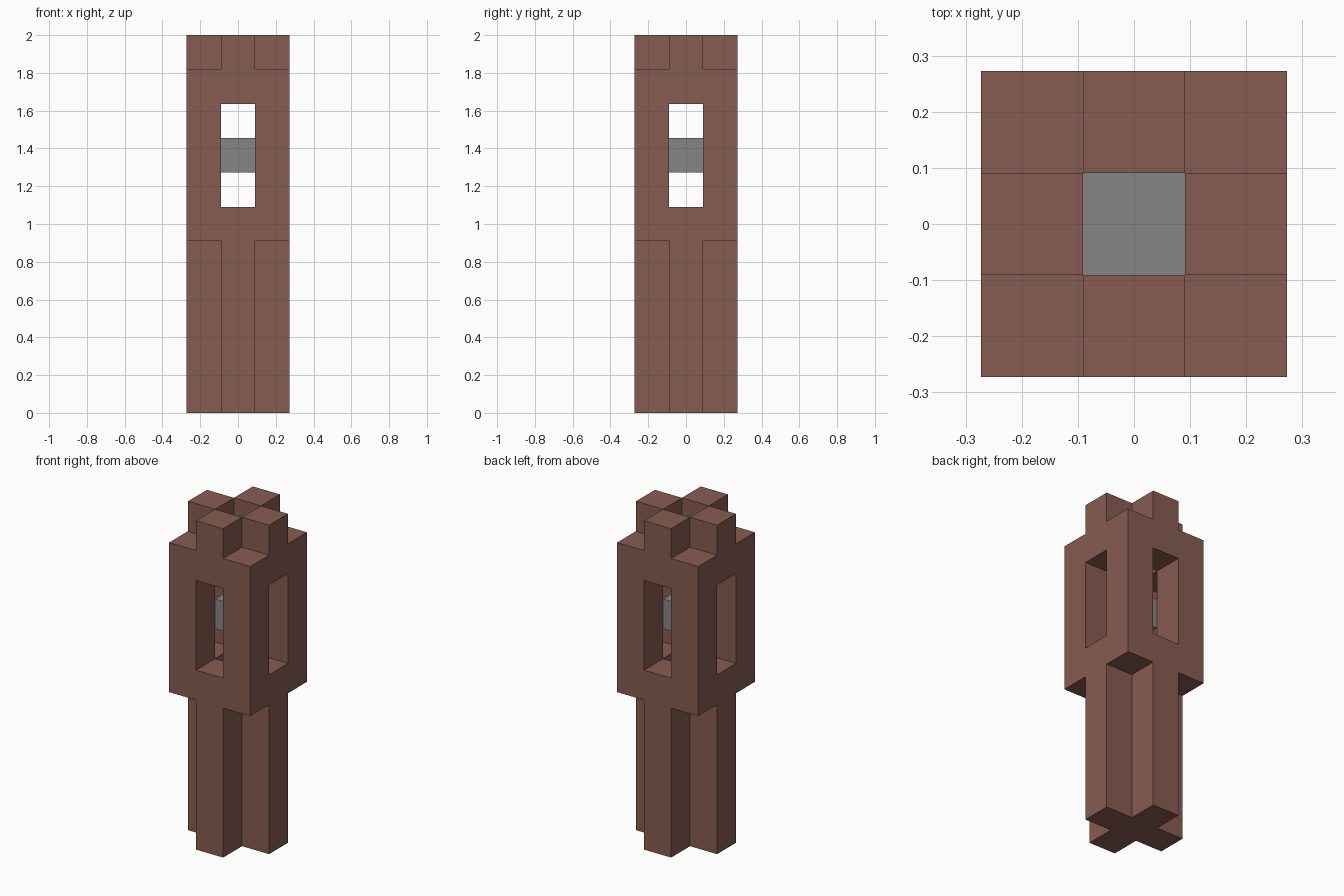
import bpy
import bmesh
from mathutils import Vector

cube = bpy.data.objects.get("Cube")
if cube:
    bpy.data.objects.remove(cube, do_unlink=True)

UNIT = 2 / 11  # the tower is eleven blocks tall and three wide


def make_material(name, color):
    mat = bpy.data.materials.new(name)
    mat.use_nodes = True
    mat.diffuse_color = color
    mat.node_tree.nodes["Principled BSDF"].inputs["Base Color"].default_value = color
    return mat


brown = make_material("brown brick", (0.242, 0.107, 0.082, 1))
grey = make_material("grey stone", (0.235, 0.235, 0.235, 1))


# Block layouts within one layer, with x and y in -1, 0, 1
def cross(x, y):
    return x == 0 or y == 0


def ring(x, y):
    return x != 0 or y != 0


def corners(x, y):
    return x != 0 and y != 0


def arms(x, y):
    return cross(x, y) and ring(x, y)


def centre(x, y):
    return x == 0 and y == 0


# Part name: layout, first layer, end layer, material
PARTS = {
    "cross_shaft": (cross, 0, 5, brown),
    "chamber_floor": (ring, 5, 6, brown),
    "corner_posts": (corners, 6, 9, brown),
    "core_block": (centre, 7, 8, grey),
    "chamber_roof": (ring, 9, 10, brown),
    "battlements": (arms, 10, 11, brown),
}


def blocks(layout, start, end):
    return {(x, y, z) for z in range(start, end)
            for x in (-1, 0, 1) for y in (-1, 0, 1) if layout(x, y)}


solid = set().union(*(blocks(*part[:3]) for part in PARTS.values()))
DIRECTIONS = [Vector(axis) * sign for axis in ((1, 0, 0), (0, 1, 0), (0, 0, 1))
              for sign in (1, -1)]


def build_part(name, layout, start, end, mat):
    bm = bmesh.new()
    for cell in sorted(blocks(layout, start, end)):
        middle = Vector(cell) + Vector((0, 0, 0.5))
        for normal in DIRECTIONS:
            # Only faces open to the air are made
            if tuple(int(c + n) for c, n in zip(cell, normal)) in solid:
                continue
            u = Vector((normal.y, normal.z, normal.x))
            v = normal.cross(u)
            quad = [middle + (normal + a * u + b * v) / 2
                    for a, b in ((-1, -1), (1, -1), (1, 1), (-1, 1))]
            bm.faces.new([bm.verts.new(p * UNIT) for p in quad])
    # Weld the blocks and merge their flat sides
    bmesh.ops.remove_doubles(bm, verts=bm.verts, dist=0.001)
    bmesh.ops.dissolve_limit(bm, angle_limit=0.01, verts=bm.verts, edges=bm.edges)
    mesh = bpy.data.meshes.new(name)
    bm.to_mesh(mesh)
    bm.free()
    mesh.materials.append(mat)
    bpy.context.collection.objects.link(bpy.data.objects.new(name, mesh))


for part_name, spec in PARTS.items():
    build_part(part_name, *spec)
